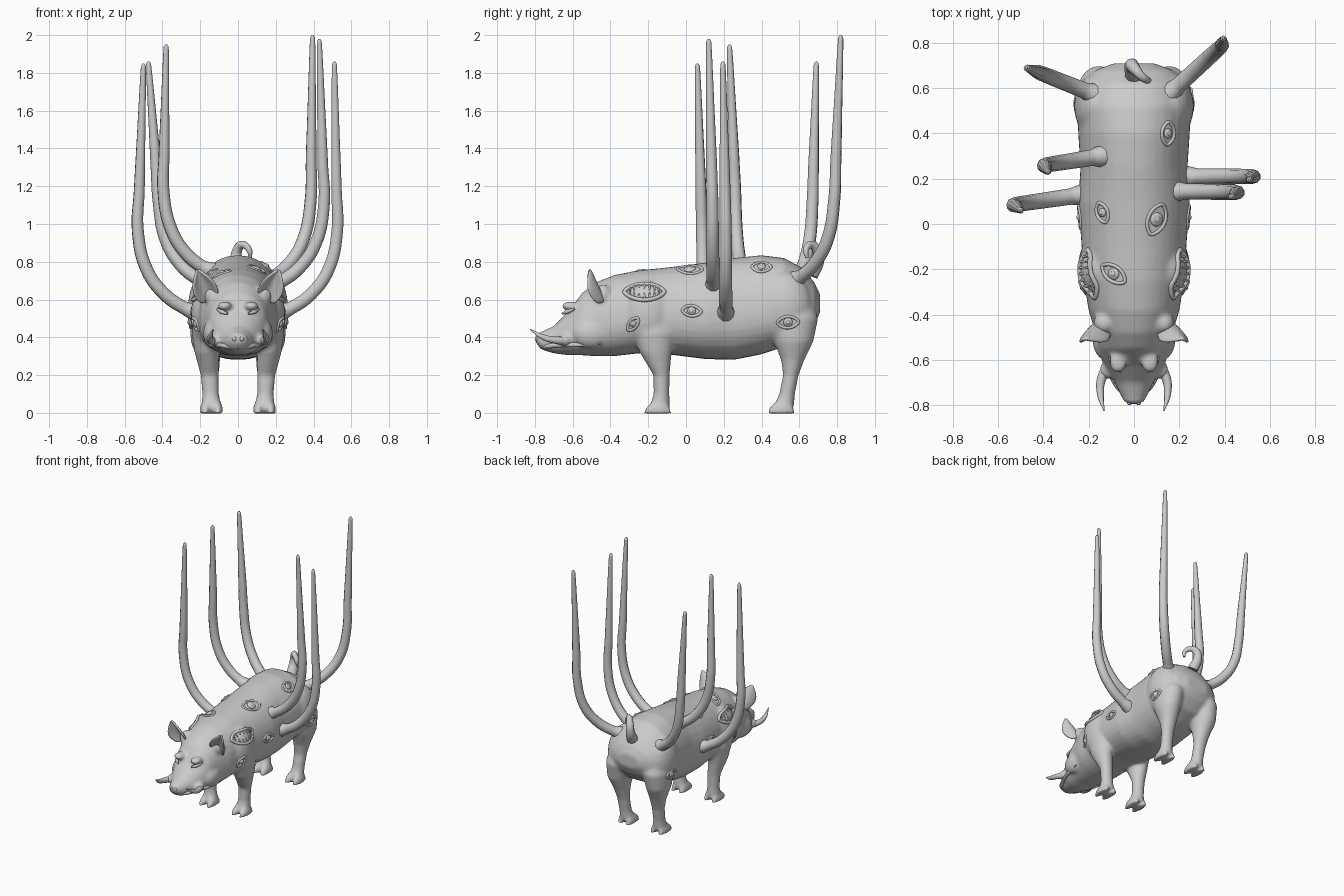
import bpy, bmesh
from math import sin, cos, pi, copysign
from mathutils import Vector, Matrix

cube = bpy.data.objects.get("Cube")
if cube:
    bpy.data.objects.remove(cube, do_unlink=True)

hide = bpy.data.materials.new("grey_hide")
hide.use_nodes = True
GREY = (0.6, 0.6, 0.6, 1)
hide.diffuse_color = GREY
hide.node_tree.nodes["Principled BSDF"].inputs["Base Color"].default_value = GREY


def add_object(name, data):
    obj = bpy.data.objects.new(name, data)
    bpy.context.collection.objects.link(obj)
    data.materials.append(hide)
    return obj


def mesh_object(name, bm):
    bmesh.ops.recalc_face_normals(bm, faces=bm.faces)
    for face in bm.faces:
        face.smooth = True
    mesh = bpy.data.meshes.new(name)
    bm.to_mesh(mesh)
    bm.free()
    return add_object(name, mesh)


def tube(name, points, radii, cyclic=False):
    """Round tube through points, with a radius at each one."""
    curve = bpy.data.curves.new(name, 'CURVE')
    curve.dimensions = '3D'
    curve.bevel_depth = 1
    curve.bevel_resolution = 3
    curve.resolution_u = 8
    curve.use_fill_caps = True
    spline = curve.splines.new('BEZIER')
    spline.bezier_points.add(len(points) - 1)
    spline.use_cyclic_u = cyclic
    for knot, co, radius in zip(spline.bezier_points, points, radii):
        knot.co = co
        knot.radius = radius
        knot.handle_left_type = knot.handle_right_type = 'AUTO'
    return add_object(name, curve)


def loft(bm, rings):
    """Closed skin over a row of rings."""
    loops = [[bm.verts.new(p) for p in ring] for ring in rings]
    for a, b in zip(loops, loops[1:]):
        for i in range(len(a)):
            j = (i + 1) % len(a)
            bm.faces.new((a[i], a[j], b[j], b[i]))
    bm.faces.new(loops[0][::-1])
    bm.faces.new(loops[-1])


def ball(bm, centre, size):
    matrix = Matrix.Translation(centre) @ Matrix.Diagonal((*size, 1))
    bmesh.ops.create_uvsphere(bm, u_segments=20, v_segments=12, radius=1, matrix=matrix)


ANGLES = [2 * pi * i / 32 for i in range(32)]


def body_ring(y, width, top, bottom):
    mid, half = (top + bottom) / 2, (top - bottom) / 2
    ring = []
    for a in ANGLES:
        c, s = cos(a), sin(a)
        x = copysign(abs(c) ** 0.9, c) * width * (1 - 0.12 * s)
        ring.append((x, y, mid + half * copysign(abs(s) ** 0.9, s)))
    return ring


def leg_ring(side, z, x, y, rx, ry):
    return [(side * x + rx * cos(a), y + ry * sin(a), z) for a in ANGLES]


# Trunk and head: y, half width, top, bottom
TRUNK = [(-.79, .03, .41, .365), (-.765, .055, .43, .335), (-.70, .085, .46, .315),
         (-.62, .13, .54, .305), (-.55, .155, .635, .305), (-.48, .17, .69, .30),
         (-.38, .20, .73, .30), (-.25, .22, .755, .315), (-.1, .23, .77, .31),
         (.1, .245, .795, .285), (.25, .235, .82, .28), (.4, .245, .835, .31),
         (.52, .25, .82, .35), (.62, .23, .765, .40), (.68, .17, .69, .47),
         (.71, .09, .63, .53)]
# Legs: z, x, y, half width, half depth
FRONT_LEG = [(.58, .14, -.16, .08, .09), (.42, .165, -.17, .08, .115),
             (.32, .165, -.16, .065, .085), (.2, .15, -.13, .048, .043),
             (.1, .145, -.13, .044, .042), (.02, .14, -.14, .055, .055)]
HIND_LEG = [(.62, .13, .55, .09, .11), (.5, .155, .565, .10, .135),
            (.38, .165, .57, .085, .105), (.28, .155, .565, .06, .062),
            (.2, .15, .555, .048, .041), (.1, .145, .535, .044, .042),
            (.02, .14, .515, .055, .055)]

bm = bmesh.new()
loft(bm, [body_ring(*row) for row in TRUNK])
ball(bm, (0, -.775, .39), (.05, .022, .038))
for side in (-1, 1):
    for leg, toe_y in ((FRONT_LEG, -.15), (HIND_LEG, .505)):
        loft(bm, [leg_ring(side, *row) for row in leg])
        # Cloven toes
        for toe in (-1, 1):
            x = .14 + toe * .034
            loft(bm, [leg_ring(side, -.004, x, toe_y, .027, .077),
                      leg_ring(side, .03, x, toe_y, .026, .062),
                      leg_ring(side, .07, .14 + toe * .02, toe_y + .015, .022, .035)])
    ball(bm, (side * .15, -.2, .52), (.1, .14, .18))     # shoulder
    ball(bm, (side * .16, .52, .56), (.105, .15, .19))   # haunch
    ball(bm, (side * .12, -.645, .385), (.034, .04, .032))  # tusk socket
    ball(bm, (side * .13, -.5, .42), (.055, .1, .08))    # cheek
    ball(bm, (side * .07, -.61, .565), (.04, .05, .025))  # brow
    ball(bm, (side * .13, -.44, .62), (.05, .05, .06))   # ear root
body = mesh_object("body", bm)
remesh = body.modifiers.new("blend", 'REMESH')
remesh.mode = 'VOXEL'
remesh.voxel_size = 0.011
remesh.use_smooth_shade = True
smooth = body.modifiers.new("soften", 'SMOOTH')
smooth.factor = 0.5
smooth.iterations = 7

bpy.context.view_layer.update()
skin = body.evaluated_get(bpy.context.evaluated_depsgraph_get())


def on_skin(facing, u, v):
    """Point and normal on the skin; facing 0 is the back, -1 or 1 a flank."""
    start = Vector((facing, u, v)) if facing else Vector((u, v, 1.5))
    aim = Vector((-facing, 0, 0)) if facing else Vector((0, 0, -1))
    hit, place, normal, _ = skin.ray_cast(start, aim)
    return place, normal


def almond(facing, u, v, length, tilt, slim, count):
    points = []
    for i in range(count):
        a = 2 * pi * i / count
        p, q = cos(a) * length / 2, sin(a) * abs(sin(a)) ** 0.4 * length * slim
        points.append(on_skin(facing, u + p * cos(tilt) - q * sin(tilt),
                              v + p * sin(tilt) + q * cos(tilt)))
    return points


def skin_eye(facing, u, v, length, tilt):
    rim = almond(facing, u, v, length, tilt, .27, 12)
    tube("eyelid", [p for p, n in rim], [.008] * len(rim), True)
    place, normal = on_skin(facing, u, v)
    bm = bmesh.new()
    ball(bm, (0, 0, 0), (length * .22, length * .22, .012))
    ball(bm, (0, 0, .009), (length * .1, length * .1, .006))
    eye = mesh_object("skin_eye", bm)
    eye.matrix_world = Matrix.Translation(place) @ normal.to_track_quat('Z', 'Y').to_matrix().to_4x4()


def skin_mouth(facing, u, v, length):
    rim = almond(facing, u, v, length, 0, .2, 24)
    tube("flank_lip", [p + n * .002 for p, n in rim], [.011] * len(rim), True)
    bm = bmesh.new()
    for i, (place, normal) in enumerate(rim):
        if i % 12 in (0, 1, 11):
            continue
        # Each tooth points at the one across the slit
        inward = rim[-i][0] - place
        middle = place + inward * .25 + normal * .004
        turn = inward.to_track_quat('Z', 'Y').to_matrix().to_4x4()
        bmesh.ops.create_cone(bm, cap_ends=True, segments=8, radius1=.008, radius2=.003,
                              depth=inward.length * .45, matrix=Matrix.Translation(middle) @ turn)
    mesh_object("flank_teeth", bm)


# Eyes and toothed mouths scattered over the hide
for u, v, length, tilt in ((.15, .4, .1, 1.5), (.1, .02, .14, 1.2),
                           (-.14, .05, .09, 1.9), (-.09, -.22, .12, 2.5)):
    skin_eye(0, u, v, length, tilt)
for side in (-1, 1):
    skin_eye(side, .03, .54, .1, -.1)
    skin_eye(side, .54, .48, .11, .05)
    skin_eye(side, -.28, .47, .08, .9)
    skin_mouth(side, -.22, .64, .21)

# Six tentacles: base, knee (x, y), tip
TENTACLES = [((.22, .21, .53), (.525, .21), (.51, .195, 1.86)),
             ((.17, .145, .67), (.455, .14), (.43, .12, 1.98)),
             ((.15, .57, .70), (.385, .785), (.395, .82, 2.0)),
             ((-.22, .13, .53), (-.53, .085), (-.5, .06, 1.85)),
             ((-.14, .30, .75), (-.395, .26), (-.38, .23, 1.95)),
             ((-.17, .57, .69), (-.42, .67), (-.475, .69, 1.86))]
RADII = [.05, .036, .035, .034, .032, .029, .021, .013, .005]
for base, knee, tip in TENTACLES:
    base, tip = Vector(base), Vector(tip)
    path = [base]
    for out, rise in ((.2, .025), (.55, .1), (.85, .23), (1, .43)):
        spot = base.lerp(Vector((*knee, base.z)), out)
        path.append(spot + Vector((0, 0, rise)))
    for t in (.25, .65, .985, 1):
        path.append(path[4].lerp(tip, t))
    tube("tentacle", path, RADII)

# Curled tail
tube("tail", [(0, .66, .73), (-.01, .70, .81), (.0, .69, .87), (.03, .655, .89),
              (.06, .635, .86), (.065, .64, .82)], [.04, .032, .026, .02, .016, .008])


def ear(side):
    """Cupped leaf, open to the front."""
    bm = bmesh.new()
    grid = []
    for i in range(9):
        t = i / 8
        width = .058 * (1 - t ** 2.2) ** 0.8 * (.7 + .9 * t * (1 - t) * 2) + .003
        row = []
        for j in range(9):
            k = j / 4 - 1
            x = .15 + .065 * t + k * width
            y = -.43 - .08 * t - k * k * width * .9
            row.append(bm.verts.new((side * x, y, .59 + .17 * t - k * width * .3)))
        grid.append(row)
    for a, b in zip(grid, grid[1:]):
        for j in range(8):
            bm.faces.new((a[j], a[j + 1], b[j + 1], b[j]))
    obj = mesh_object("ear", bm)
    obj.modifiers.new("thickness", 'SOLIDIFY').thickness = 0.014
    obj.modifiers[0].offset = 0
    obj.modifiers.new("round", 'SUBSURF').levels = 1


# Paired face parts
for side in (-1, 1):
    ear(side)
    tube("tusk", [(side * x, y, z) for x, y, z in ((.115, -.63, .38), (.145, -.69, .385),
         (.148, -.755, .4), (.132, -.825, .442))], [.026, .02, .015, .003])
    tube("lip", [(side * x, y, z) for x, y, z in ((0, -.765, .348), (.055, -.735, .352),
         (.10, -.665, .36), (.135, -.58, .36), (.165, -.45, .365))],
         [.01, .013, .014, .012, .004])
    tube("eyelid", [(side * x, y, z) for x, y, z in ((.055, -.655, .525), (.085, -.63, .535),
         (.11, -.59, .55))], [.005, .012, .005])
    bm = bmesh.new()
    ball(bm, (side * .02, -.792, .393), (.011, .008, .014))
    mesh_object("nostril", bm)
    bm = bmesh.new()
    for x, y in ((.03, -.755), (.06, -.735), (.085, -.7)):
        bmesh.ops.create_cone(bm, segments=8, radius1=.009, radius2=.002, depth=.035,
                              matrix=Matrix.Translation((side * x, y, .365)))
    mesh_object("front_teeth", bm)
